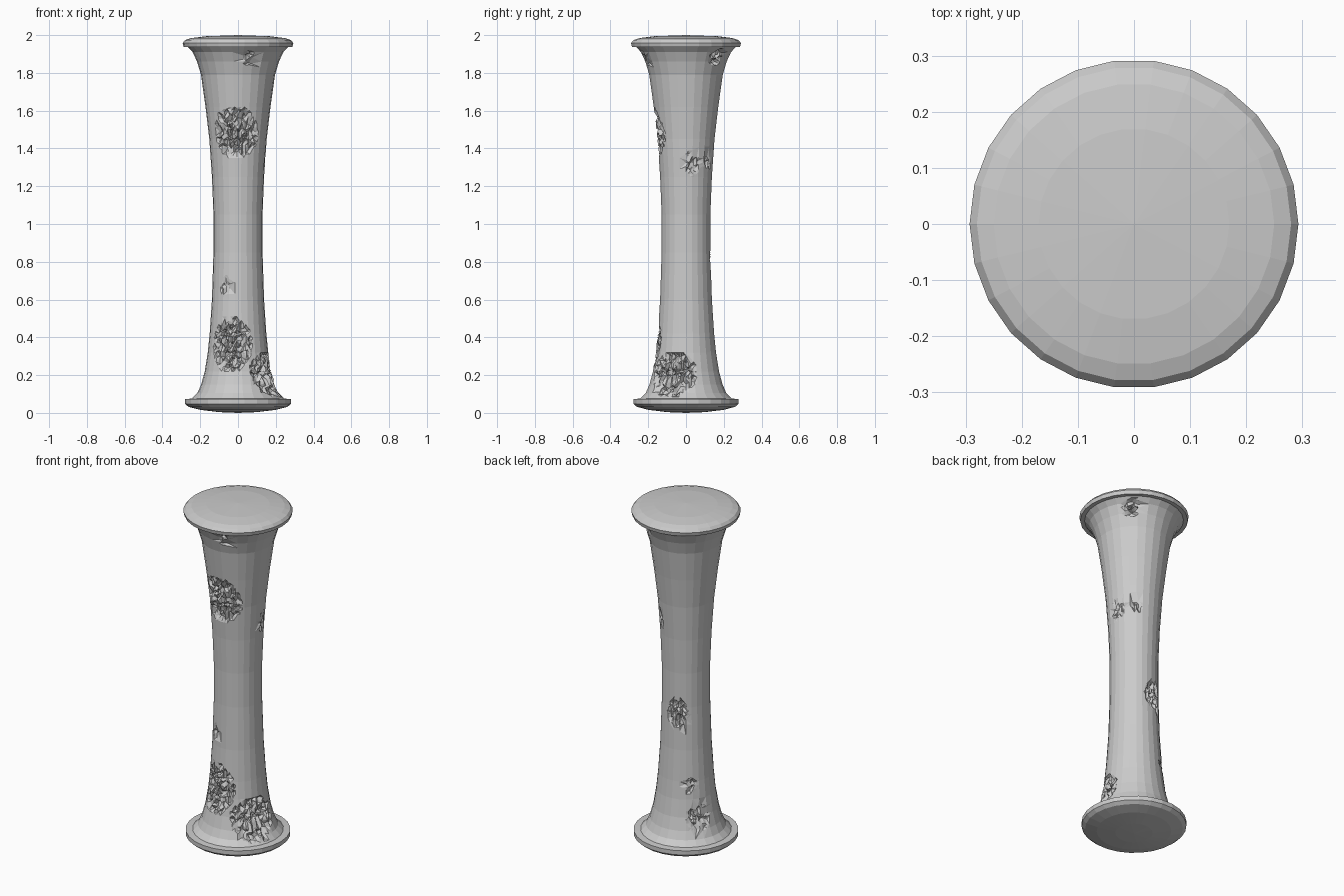
import bpy, bmesh, math, random

if "Cube" in bpy.data.objects:
    bpy.data.objects.remove(bpy.data.objects["Cube"])
random.seed(4)
SIDES = 26


def lathe(name, profile, closed_ends=()):
    """Spin (radius, z) points, listed bottom to top, into a flat-faced object."""
    bm = bmesh.new()
    rings = []
    for r, z in profile:
        if r == 0:
            rings.append([bm.verts.new((0, 0, z))] * SIDES)
        else:
            rings.append([bm.verts.new((r * math.cos(math.tau * i / SIDES),
                                        r * math.sin(math.tau * i / SIDES), z))
                          for i in range(SIDES)])
    for a, b in zip(rings, rings[1:]):
        for i in range(SIDES):
            j = (i + 1) % SIDES
            loop = []
            for v in (a[i], a[j], b[j], b[i]):
                if v not in loop:
                    loop.append(v)
            bm.faces.new(loop)
    return name, bm


def finish(name, bm):
    mesh = bpy.data.meshes.new(name)
    bm.to_mesh(mesh)
    bm.free()
    obj = bpy.data.objects.new(name, mesh)
    bpy.context.collection.objects.link(obj)
    return obj


def interpolate(points, z):
    for (r0, z0), (r1, z1) in zip(points, points[1:]):
        if z <= z1:
            return r0 + (r1 - r0) * (z - z0) / (z1 - z0)
    return points[-1][0]


# Flared column shaft
outline = [(0.245, 0.075), (0.215, 0.105), (0.195, 0.15), (0.176, 0.22), (0.16, 0.32),
           (0.15, 0.42), (0.138, 0.6), (0.13, 0.85), (0.13, 1.05), (0.138, 1.25),
           (0.152, 1.45), (0.172, 1.62), (0.196, 1.79), (0.217, 1.86), (0.24, 1.91),
           (0.268, 1.94)]
levels = sorted({z for _, z in outline} | {0.15 + 0.06 * i for i in range(29)})
name, shaft = lathe("column_shaft", [(interpolate(outline, z), z) for z in levels])

# Chipped patches: angle in degrees, height, half width, half height, depth
chips = [(-94, 1.49, 0.12, 0.13, 0.032), (-104, 0.36, 0.11, 0.14, 0.032),
         (-24, 0.20, 0.13, 0.12, 0.036), (-119, 0.67, 0.03, 0.045, 0.02),
         (103, 0.81, 0.06, 0.08, 0.025), (12, 1.32, 0.04, 0.06, 0.018),
         (55, 1.33, 0.03, 0.04, 0.018), (45, 1.89, 0.05, 0.045, 0.03),
         (135, 0.40, 0.035, 0.04, 0.02), (148, 0.21, 0.07, 0.07, 0.025),
         (-75, 1.88, 0.035, 0.04, 0.025)]


def chip_at(co, margin=1.0):
    """Return (normalised distance squared, depth) of the chip covering a point."""
    r = math.hypot(co.x, co.y)
    for deg, z, w, h, depth in chips:
        da = math.atan2(co.y, co.x) - math.radians(deg)
        da = (da + math.pi) % math.tau - math.pi
        d = (da * r / w) ** 2 + ((co.z - z) / h) ** 2
        if d < margin:
            return d, depth
    return None


edges = {e for f in shaft.faces if chip_at(f.calc_center_median(), 1.3) for e in f.edges}
bmesh.ops.subdivide_edges(shaft, edges=list(edges), cuts=2, use_grid_fill=True)
for v in shaft.verts:
    hit = chip_at(v.co)
    if hit and 0.09 < v.co.z < 1.93:
        d, depth = hit
        push = random.choice((0.0, 0.25, 0.7, 1.0)) * depth * (1 - 0.5 * d)
        scale = 1 - push / math.hypot(v.co.x, v.co.y)
        v.co.x *= scale
        v.co.y *= scale
        v.co.z += random.uniform(-0.012, 0.012)
bmesh.ops.triangulate(shaft, faces=shaft.faces[:])
finish(name, shaft)

# Domed plates at both ends
finish(*lathe("base_plate", [(0, 0.0), (0.10, 0.004), (0.20, 0.016), (0.262, 0.032),
                             (0.281, 0.048), (0.281, 0.073), (0.243, 0.076)]))
finish(*lathe("top_plate", [(0.262, 1.937), (0.288, 1.937), (0.293, 1.958), (0.28, 1.974),
                            (0.25, 1.984), (0.17, 1.994), (0, 2.0)]))
